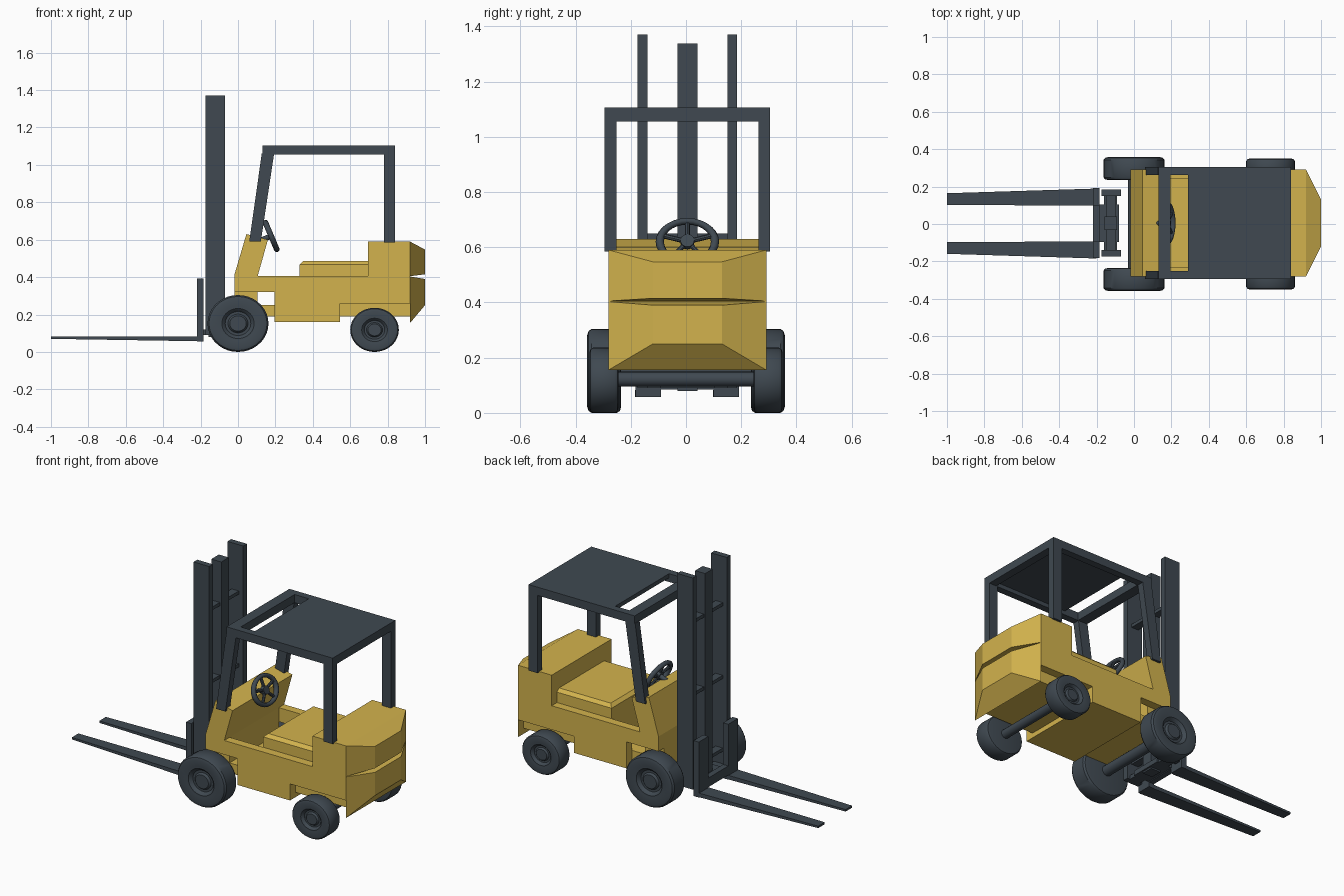
import bpy
import bmesh
from math import radians, pi
from mathutils import Matrix, Vector

cube = bpy.data.objects.get("Cube")
if cube:
    bpy.data.objects.remove(cube)


def material(name, color):
    m = bpy.data.materials.new(name)
    m.use_nodes = True
    m.diffuse_color = color
    m.node_tree.nodes["Principled BSDF"].inputs["Base Color"].default_value = color
    return m


YELLOW = material("mustard yellow", (0.65, 0.45, 0.075, 1))
DARK = material("slate grey", (0.05, 0.066, 0.082, 1))
CY = 0.005  # body centre line


def finish(name, bm, mat, smooth=False):
    bmesh.ops.recalc_face_normals(bm, faces=bm.faces)
    mesh = bpy.data.meshes.new(name)
    bm.to_mesh(mesh)
    bm.free()
    mesh.materials.append(mat)
    ob = bpy.data.objects.new(name, mesh)
    bpy.context.collection.objects.link(ob)
    if smooth:
        bpy.ops.object.select_all(action="DESELECT")
        ob.select_set(True)
        bpy.context.view_layer.objects.active = ob
        bpy.ops.object.shade_smooth_by_angle(angle=radians(35))
    return ob


def loft(name, ring_a, ring_b, mat):
    """Solid between two rings with the same number of points."""
    bm = bmesh.new()
    a = [bm.verts.new(p) for p in ring_a]
    b = [bm.verts.new(p) for p in ring_b]
    bm.faces.new(a)
    bm.faces.new(b[::-1])
    for i in range(len(a)):
        j = (i + 1) % len(a)
        bm.faces.new((a[i], b[i], b[j], a[j]))
    return finish(name, bm, mat)


def prism(name, outline, y0, y1, mat):
    """Side outline in x, z extruded across y."""
    return loft(name, [(x, y0 + CY, z) for x, z in outline],
                [(x, y1 + CY, z) for x, z in outline], mat)


def box(name, x0, x1, y0, y1, z0, z1, mat):
    return prism(name, [(x0, z0), (x1, z0), (x1, z1), (x0, z1)], y0, y1, mat)


def rect(x, half, z0, z1):
    return [(x, CY + y, z) for y, z in
            ((-half, z0), (half, z0), (half, z1), (-half, z1))]


def cylinder(name, p, q, r, mat, sides=20):
    p, q = Vector(p), Vector(q)
    bm = bmesh.new()
    turn = (q - p).to_track_quat("Z", "Y").to_matrix().to_4x4()
    bmesh.ops.create_cone(bm, cap_ends=True, segments=sides, radius1=r, radius2=r,
                          depth=(q - p).length,
                          matrix=Matrix.Translation((p + q) / 2) @ turn)
    return finish(name, bm, mat, True)


SIDES = ((-1, "right"), (1, "left"))

# Body: hollow core between two side panels with wheel arches
upper = [(0.105, 0.405), (0.16, 0.6), (0.045, 0.63), (-0.02, 0.41)]
rear = [(0.92, 0.59), (0.695, 0.59), (0.695, 0.405)]
belly = [(0.195, 0.16), (0.545, 0.16)]
prism("body_core", [(-0.02, 0.19), (0.195, 0.19)] + belly + [(0.545, 0.19), (0.92, 0.19)]
      + rear + [(0.33, 0.405), (0.33, 0.25), (0.105, 0.25)] + upper, -0.235, 0.235, YELLOW)
for s, side in SIDES:
    prism(side + "_body_panel", [(-0.02, 0.32), (0.195, 0.32)] + belly
          + [(0.545, 0.26), (0.92, 0.26)] + rear + upper, s * 0.235, s * 0.286, YELLOW)

# Counterweight in two tapered halves with a groove between
loft("counterweight_lower", rect(0.92, 0.286, 0.155, 0.403),
     rect(1.0, 0.125, 0.25, 0.39), YELLOW)
loft("counterweight_upper", rect(0.92, 0.286, 0.405, 0.59),
     rect(1.0, 0.125, 0.415, 0.547), YELLOW)

# Seat with a bevelled top
prism("seat_base", [(0.33, 0.4), (0.695, 0.4), (0.695, 0.468), (0.33, 0.468)],
      -0.235, 0.235, YELLOW)
loft("seat_cushion",
     [(x, y + CY, 0.468) for x, y in ((0.33, -0.235), (0.695, -0.235), (0.695, 0.235), (0.33, 0.235))],
     [(x, y + CY, 0.486) for x, y in ((0.35, -0.215), (0.695, -0.215), (0.695, 0.215), (0.35, 0.215))],
     YELLOW)

# Overhead guard: pillars, rim beams and roof panel
for s, side in SIDES:
    inner, outer = s * 0.257, s * 0.3
    box(side + "_rear_pillar", 0.78, 0.84, inner, outer, 0.585, 1.06, DARK)
    prism(side + "_front_pillar", [(0.06, 0.59), (0.122, 0.59), (0.193, 1.06), (0.127, 1.06)],
          inner, outer, DARK)
    box(side + "_roof_beam", 0.13, 0.84, inner, outer, 1.055, 1.105, DARK)
box("front_roof_beam", 0.13, 0.195, -0.257, 0.257, 1.055, 1.105, DARK)
box("rear_roof_beam", 0.79, 0.84, -0.257, 0.257, 1.055, 1.105, DARK)
box("roof_panel", 0.29, 0.79, -0.257, 0.257, 1.08, 1.105, DARK)

# Mast: outer rails, centre lift column and cross bars
for s, side in SIDES:
    box(side + "_mast_rail", -0.175, -0.07, s * 0.145, s * 0.18, 0.09, 1.37, DARK)
box("lift_column", -0.157, -0.09, -0.036, 0.036, 0.08, 1.337, DARK)
for i, z in enumerate((0.2, 0.64, 1.08)):
    box("mast_cross_bar_%d" % (i + 1), -0.148, -0.1, -0.15, 0.15, z - 0.01, z + 0.01, DARK)

# Forks and carriage
for s, side in SIDES:
    box(side + "_fork_upright", -0.22, -0.185, s * 0.095, s * 0.187, 0.057, 0.392, DARK)
    near = [(-0.2, CY * 0.5 + s * y, z) for y, z in
            ((0.095, 0.057), (0.187, 0.057), (0.187, 0.082), (0.095, 0.082))]
    tip = [(-1.0, CY * 0.5 + s * y, z) for y, z in
           ((0.1, 0.07), (0.162, 0.07), (0.162, 0.082), (0.1, 0.082))]
    loft(side + "_fork", near, tip, DARK)
box("carriage_plate", -0.22, -0.185, -0.1, 0.1, 0.085, 0.14, DARK)
box("carriage_base", -0.19, -0.08, -0.1, 0.1, 0.09, 0.12, DARK)
box("carriage_rear_bar", -0.16, -0.09, -0.18, 0.18, 0.09, 0.115, DARK)


# Wheels: lathed tyre, recessed rim and raised hub
TYRE = [(0, 0.9), (0.27, 0.9), (0.3, 0.86), (0.33, 0.8), (0.42, 0.8), (0.48, 0.9),
        (0.53, 0.95), (0.6, 0.95), (0.85, 1), (0.95, 0.96), (1, 0.87),
        (1, 0.12), (0.95, 0.03), (0.85, 0), (0, 0)]


def wheel(name, x, s, y0, y1, rx, rz):
    bm = bmesh.new()
    pts = [bm.verts.new((r * rx, s * (y0 + (y1 - y0) * t), 0)) for r, t in TYRE]
    edges = [bm.edges.new(pair) for pair in zip(pts, pts[1:])]
    bmesh.ops.spin(bm, geom=pts + edges, axis=(0, 1, 0), cent=(0, 0, 0),
                   angle=2 * pi, steps=36)
    bmesh.ops.remove_doubles(bm, verts=bm.verts, dist=0.0001)
    bmesh.ops.scale(bm, vec=(1, 1, rz / rx), verts=bm.verts)
    bmesh.ops.translate(bm, vec=(x, 0, rz), verts=bm.verts)
    finish(name, bm, DARK, True)


for s, side in SIDES:
    wheel(side + "_front_wheel", 0, s, 0.235, 0.358, 0.163, 0.152)
    wheel(side + "_rear_wheel", 0.73, s, 0.245, 0.35, 0.13, 0.118)
cylinder("front_axle", (0, -0.24, 0.152), (0, 0.24, 0.152), 0.032, DARK)
cylinder("rear_axle", (0.73, -0.25, 0.122), (0.73, 0.25, 0.122), 0.027, DARK)

# Steering wheel: oval ring, hub, spokes and column
centre = Vector((0.177, CY, 0.62))
axis = Vector((0.92, 0, 0.39)).normalized()
up = Vector((-0.39, 0, 0.92)).normalized()
across = Vector((0, 1, 0))
bpy.ops.mesh.primitive_torus_add(major_radius=0.1, minor_radius=0.015,
                                 major_segments=28, minor_segments=8)
ring = bpy.context.object
ring.name = "steering_wheel_ring"
ring.data.materials.append(DARK)
frame = Matrix((up * 0.8, across, axis)).transposed().to_4x4()
ring.data.transform(Matrix.Translation(centre) @ frame)
ring.data.flip_normals() if frame.determinant() < 0 else None
bpy.ops.object.shade_smooth_by_angle(angle=radians(60))
for i in range(5):
    turn = Matrix.Rotation(2 * pi * i / 5, 3, axis)
    d = turn @ up
    end = centre + up * d.dot(up) * 0.08 + across * d.dot(across) * 0.1
    cylinder("steering_spoke_%d" % (i + 1), centre, end, 0.009, DARK, 8)
cylinder("steering_hub", centre - axis * 0.012, centre + axis * 0.012, 0.025, DARK)
cylinder("steering_column", centre - axis * 0.08, centre, 0.014, DARK, 12)
